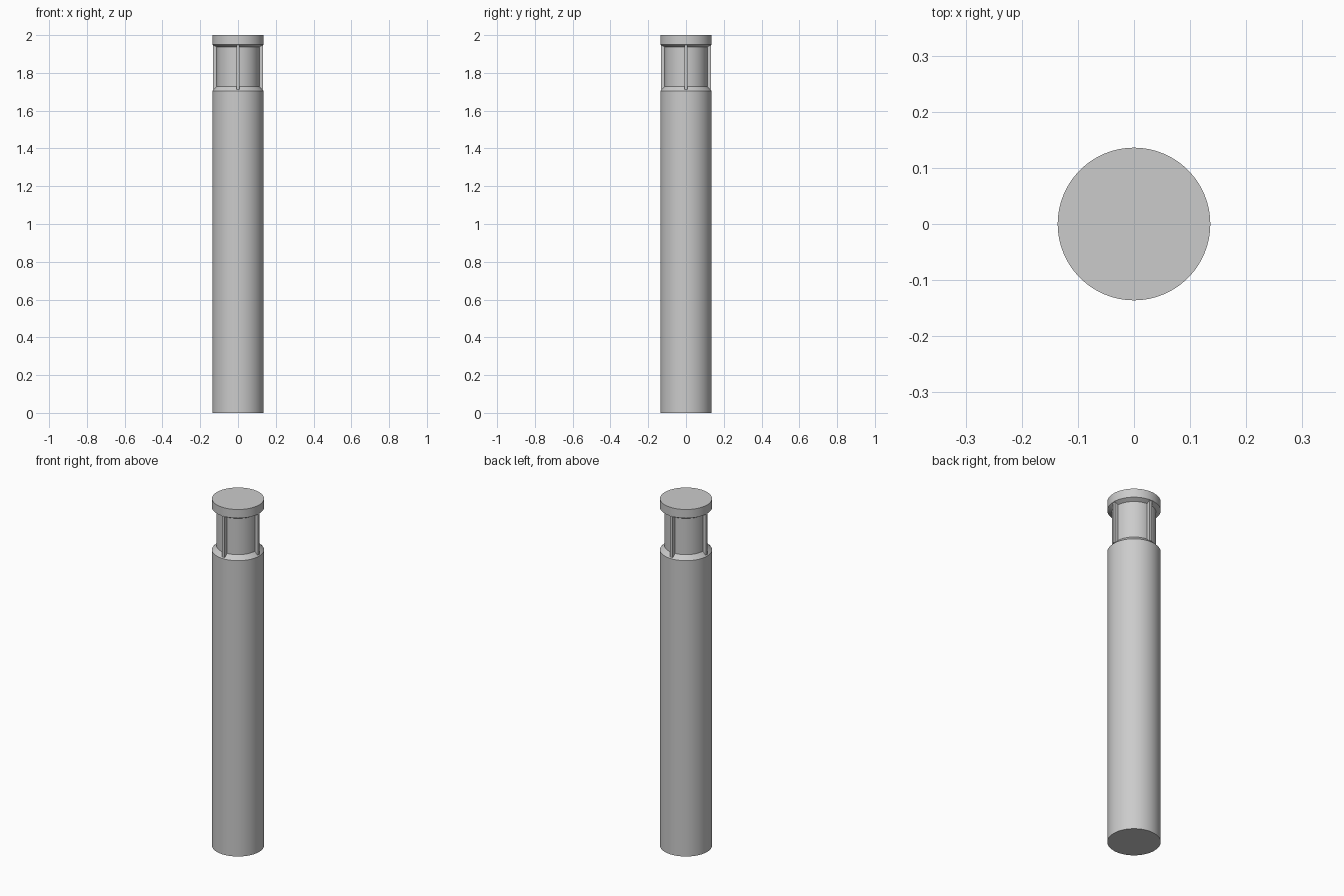
import bpy, bmesh, math

if "Cube" in bpy.data.objects:
    bpy.data.objects.remove(bpy.data.objects["Cube"])

grey = bpy.data.materials.new("light_grey")
grey.diffuse_color = (0.6, 0.6, 0.6, 1)
grey.use_nodes = True
grey.node_tree.nodes["Principled BSDF"].inputs["Base Color"].default_value = grey.diffuse_color


def finish(name, bm):
    bmesh.ops.recalc_face_normals(bm, faces=bm.faces)
    mesh = bpy.data.meshes.new(name)
    bm.to_mesh(mesh)
    bm.free()
    mesh.materials.append(grey)
    obj = bpy.data.objects.new(name, mesh)
    bpy.context.collection.objects.link(obj)
    bpy.context.view_layer.objects.active = obj
    obj.select_set(True)
    return obj


def lathe(name, profile, sides=96):
    """Turn (radius, height) points into a closed round solid."""
    bm = bmesh.new()
    rings = [[bm.verts.new((r * math.cos(2 * math.pi * i / sides),
                            r * math.sin(2 * math.pi * i / sides), z))
              for i in range(sides)] for r, z in profile]
    for a, b in zip(rings, rings[1:]):
        for i in range(sides):
            j = (i + 1) % sides
            bm.faces.new((a[i], a[j], b[j], b[i]))
    bm.faces.new(rings[0][::-1])
    bm.faces.new(rings[-1])
    obj = finish(name, bm)
    bpy.ops.object.shade_smooth_by_angle(angle=math.radians(25))
    obj.select_set(False)


R = 0.136
# Post with a sloped shoulder, lamp core, and cap with a sloped underside
lathe("post", [(R, 0), (R, 1.705), (0.112, 1.73)])
lathe("lamp_core", [(0.113, 1.72), (0.113, 1.95)])
lathe("cap", [(0.112, 1.937), (R, 1.95), (R, 2.0)])

# Four upright ribs around the lamp
for k, side in enumerate(("right", "back", "left", "front")):
    bm = bmesh.new()
    bmesh.ops.create_cube(bm, size=1)
    a = k * math.pi / 2
    for v in bm.verts:
        x, y, z = 0.119 + v.co.x * 0.028, v.co.y * 0.016, 1.83 + v.co.z * 0.236
        v.co = (x * math.cos(a) - y * math.sin(a), x * math.sin(a) + y * math.cos(a), z)
    finish(side + "_rib", bm).select_set(False)
